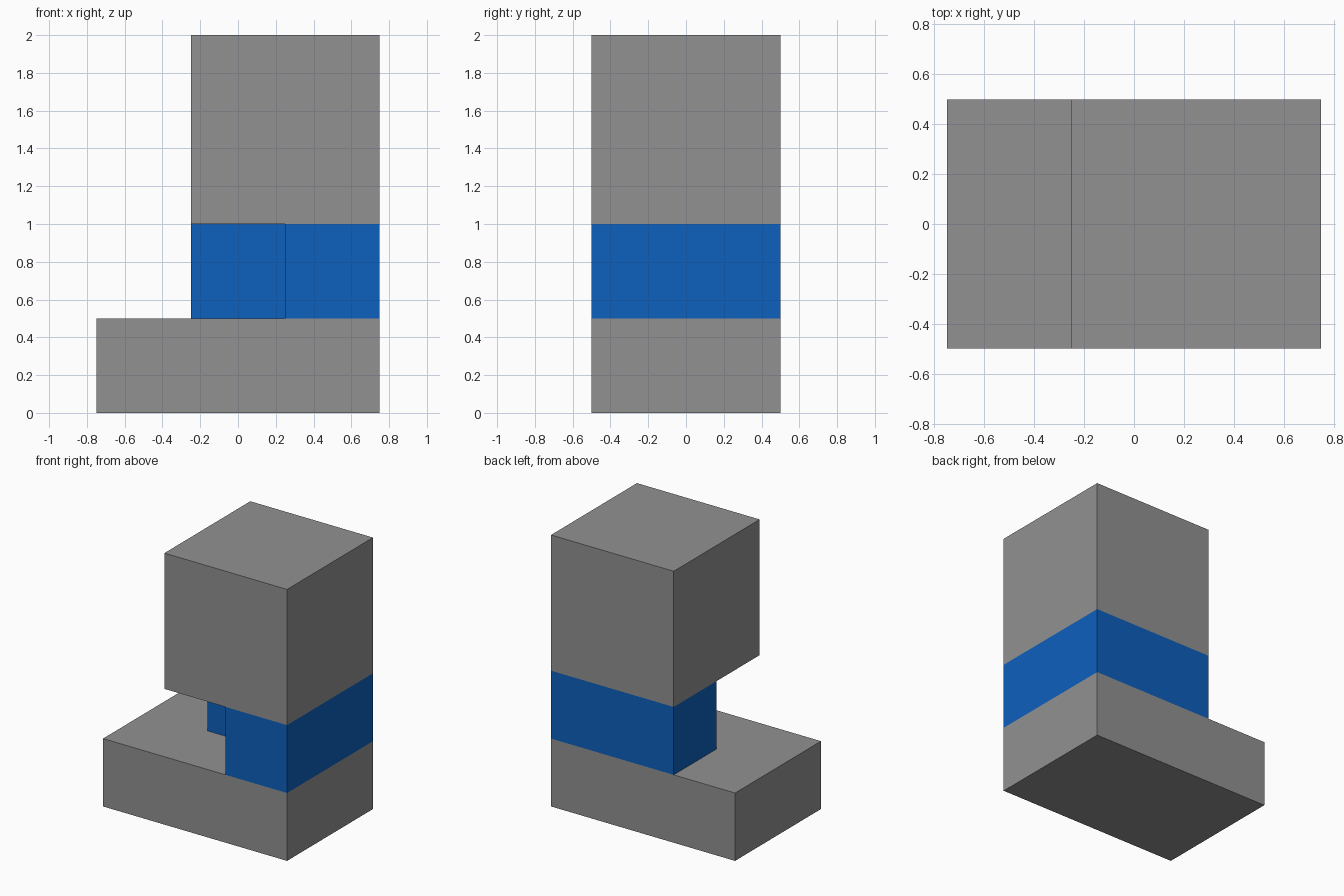
import bpy
import bmesh

if "Cube" in bpy.data.objects:
    bpy.data.objects.remove(bpy.data.objects["Cube"])

# Grid of cut positions shared by all parts
X = [-0.75, -0.25, 0.25, 0.75]
Y = [-0.5, 0.0, 0.5]
Z = [0.0, 0.5, 1.0, 2.0]
CUTS = (X, Y, Z)


def material(name, color):
    m = bpy.data.materials.new(name)
    m.diffuse_color = (*color, 1.0)
    m.use_nodes = True
    m.node_tree.nodes["Principled BSDF"].inputs["Base Color"].default_value = m.diffuse_color
    return m


grey = material("mid_grey", (0.285, 0.285, 0.285))
blue = material("blue", (0.004, 0.116, 0.504))

# Each part is the set of grid cells it fills
parts = {
    # wide bottom slab
    "base_slab": (grey, {(i, j, 0) for i in range(3) for j in range(2)}),
    # L-shaped middle, open at the front left
    "corner_band": (blue, {(i, j, 1) for i in (1, 2) for j in range(2)} - {(1, 0, 1)}),
    # cube on top, overhanging the open corner
    "top_block": (grey, {(i, j, 2) for i in (1, 2) for j in range(2)}),
}
solid = set().union(*(cells for _, cells in parts.values()))


def build(name, mat, cells):
    bm = bmesh.new()
    for cell in cells:
        for axis in range(3):
            for side in (0, 1):
                nb = list(cell)
                nb[axis] += 2 * side - 1
                if tuple(nb) in solid:
                    continue  # hidden inside the model
                u, v = (axis + 1) % 3, (axis + 2) % 3
                ring = []
                for du, dv in ((0, 0), (1, 0), (1, 1), (0, 1)):
                    p = list(cell)
                    p[axis] += side
                    p[u] += du
                    p[v] += dv
                    ring.append(bm.verts.new([CUTS[a][p[a]] for a in range(3)]))
                bm.faces.new(ring if side else ring[::-1])
    # weld and merge flat areas
    bmesh.ops.remove_doubles(bm, verts=bm.verts[:], dist=1e-5)
    bmesh.ops.dissolve_limit(bm, angle_limit=0.01, verts=bm.verts[:], edges=bm.edges[:])
    me = bpy.data.meshes.new(name)
    bm.to_mesh(me)
    bm.free()
    me.materials.append(mat)
    bpy.context.collection.objects.link(bpy.data.objects.new(name, me))


for part, (mat, cells) in parts.items():
    build(part, mat, cells)
